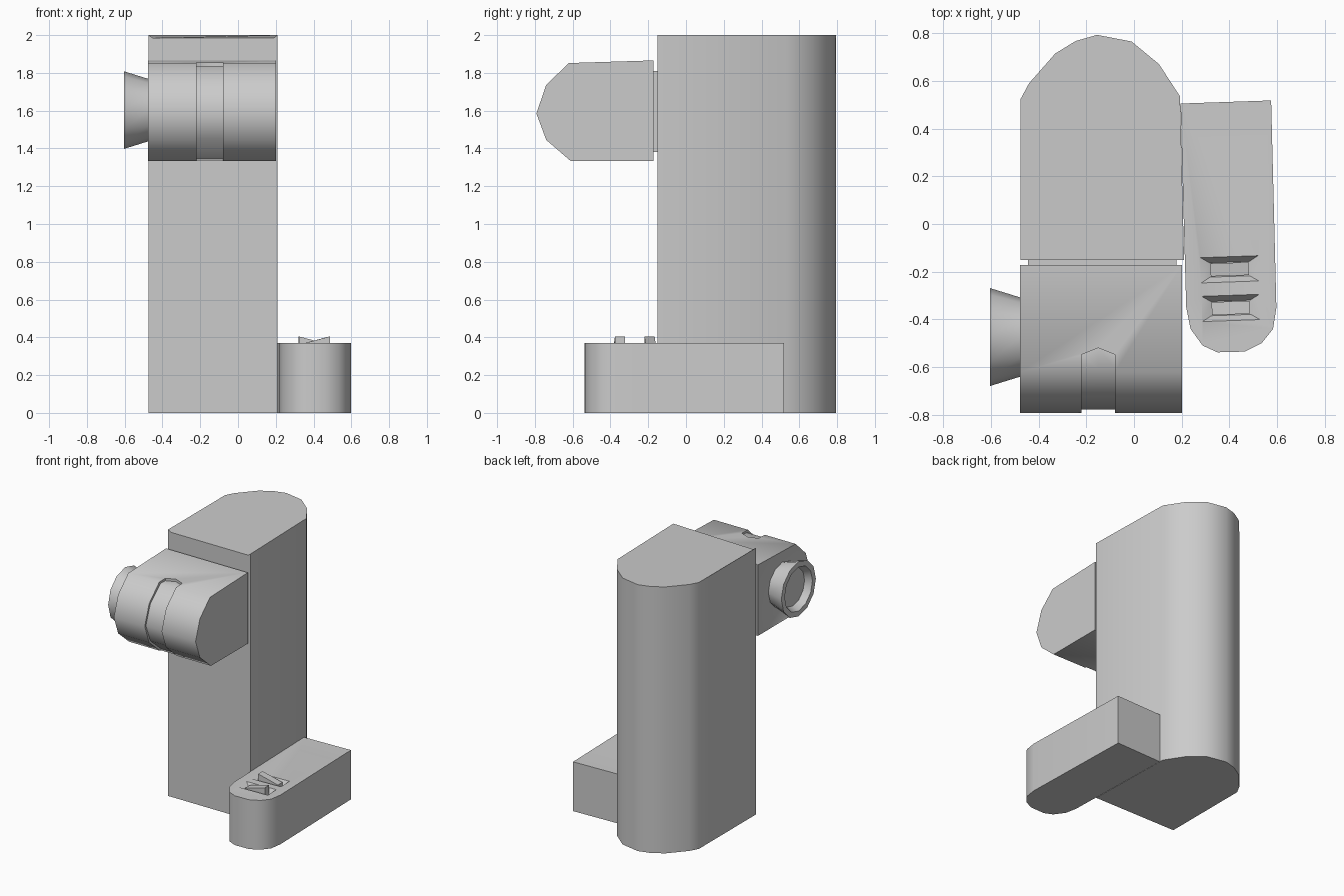
import bpy, bmesh, math
from mathutils import Vector, Matrix

if "Cube" in bpy.data.objects:
    bpy.data.objects.remove(bpy.data.objects["Cube"])


def finish(name, bm, angle=45):
    bmesh.ops.recalc_face_normals(bm, faces=bm.faces)
    me = bpy.data.meshes.new(name)
    bm.to_mesh(me)
    bm.free()
    ob = bpy.data.objects.new(name, me)
    bpy.context.collection.objects.link(ob)
    bpy.ops.object.select_all(action='DESELECT')
    ob.select_set(True)
    bpy.context.view_layer.objects.active = ob
    if angle:
        bpy.ops.object.shade_smooth_by_angle(angle=math.radians(angle))
    return ob


def loft(sections):
    """Closed solid through rings of 3D points with equal counts."""
    bm = bmesh.new()
    rings = [[bm.verts.new(p) for p in s] for s in sections]
    for a, b in zip(rings, rings[1:]):
        for i in range(len(a)):
            j = (i + 1) % len(a)
            bm.faces.new((a[i], a[j], b[j], b[i]))
    bm.faces.new(rings[0])
    bm.faces.new(rings[-1])
    return bm


def along_z(pts, z0, z1):
    return loft([[(x, y, z) for x, y in pts] for z in (z0, z1)])


def along_x(pts, x0, x1):
    return loft([[(x, y, z) for y, z in pts] for x in (x0, x1)])


def cut(ob, cutter):
    m = ob.modifiers.new("cut", 'BOOLEAN')
    m.operation = 'DIFFERENCE'
    m.solver = 'EXACT'
    m.object = cutter
    bpy.context.view_layer.objects.active = ob
    bpy.ops.object.select_all(action='DESELECT')
    ob.select_set(True)
    bpy.ops.object.modifier_apply(modifier=m.name)
    bpy.data.objects.remove(cutter, do_unlink=True)


# Tall body with a rounded back and a slightly dipped front top edge
body = [(-.475, -.15), (-.45, -.15), (.19, -.15), (.21, -.15), (.193, .535),
        (.105, .67), (-.01, .765), (-.155, .793), (-.245, .767), (-.33, .715),
        (-.44, .59), (-.475, .525)]
bm = along_z(body, 0, 2)
for v in bm.verts:
    if v.co.z > 1 and v.co.y < 0 and -.46 < v.co.x < .2:
        v.co.z = 1.985
finish("main_body", bm)

# Thin mounting plate between body and head
finish("mount_plate", along_x([(-.14, 1.38), (-.18, 1.38), (-.18, 1.81), (-.14, 1.81)],
                              -.445, .178), 0)

# Head with a rounded nose; its left end is a shallow inset panel
head_pts = [(-.172, 1.866), (-.62, 1.852), (-.74, 1.737), (-.792, 1.585),
            (-.74, 1.445), (-.61, 1.333), (-.172, 1.333)]
bm = along_x(head_pts, -.477, .202)
bm.normal_update()
bmesh.ops.recalc_face_normals(bm, faces=bm.faces)
end = min(bm.faces, key=lambda f: f.calc_center_median().x)
bmesh.ops.inset_region(bm, faces=[end], thickness=.022, depth=0)
bmesh.ops.translate(bm, verts=end.verts, vec=(.01, 0, 0))
head = finish("head", bm, 0)

# Shallow strap groove over the nose, pointed at its upper end
c = Vector((-.172, 1.585))
nose = [Vector(p) for p in head_pts[1:6]]


def groove(x, tip):
    inner = [Vector((tip, 1.836))] + [Vector((p.x + .014, c.y + (p.y - c.y) * .945)) for p in nose[:-1]]
    inner.append(Vector((-.6, 1.345)))
    inner.append(Vector((-.6, 1.25)))
    outer = [Vector((-.95, 1.25)), Vector((-.95, 1.95)), Vector((tip, 1.95))]
    return [(x, p.x, p.y) for p in inner + outer]


cutter = finish("groove_cutter", loft([groove(-.22, -.548), groove(-.15, -.52),
                                       groove(-.08, -.548)]), 0)
cutter.hide_render = True
cut(head, cutter)
bpy.ops.object.shade_smooth_by_angle(angle=math.radians(44))

# Flared eyepiece with a recessed disc
N = 12


def ring(x, r):
    return [(x, -.474 + r * math.cos(2 * math.pi * i / N),
             1.603 + r * math.sin(2 * math.pi * i / N)) for i in range(N)]


finish("eyepiece", loft([ring(-.455, .163), ring(-.477, .166), ring(-.603, .205),
                         ring(-.603, .165), ring(-.555, .14)]), 40)

# Low side arm with a rounded front end
arm_pts = [(.195, .505), (.575, .518), (.597, -.35), (.583, -.44), (.535, -.5),
           (.465, -.535), (.35, -.538), (.288, -.51), (.237, -.44), (.219, -.35)]
arm = finish("side_arm", along_z(arm_pts, 0, .37), 0)

# Two rocker switches in tapered wells, tilted opposite ways
for name, cx, cy, side in (("rear", .401, -.19, -1), ("front", .406, -.352, 1)):
    place = Matrix.Translation((cx, cy, 0)) @ Matrix.Rotation(math.radians(2), 4, 'Z')

    def rect(hx, hy, z):
        return [place @ Vector((sx * hx, sy * hy, z))
                for sx, sy in ((-1, -1), (1, -1), (1, 1), (-1, 1))]

    cutter = finish("well_cutter", loft([rect(.083, .03, .335), rect(.121, .053, .37),
                                         rect(.128, .057, .377)]), 0)
    cutter.hide_render = True
    cut(arm, cutter)
    bm = loft([rect(.08, .027, .32), rect(.08, .027, .385)])
    for v in bm.verts:
        if v.co.z > .35:
            v.co.z = .405 if (v.co.x - cx) * side > 0 else .362
    finish(name + "_rocker_switch", bm, 0)

bpy.context.view_layer.objects.active = arm
bpy.ops.object.select_all(action='DESELECT')
arm.select_set(True)
bpy.ops.object.shade_smooth_by_angle(angle=math.radians(44))
